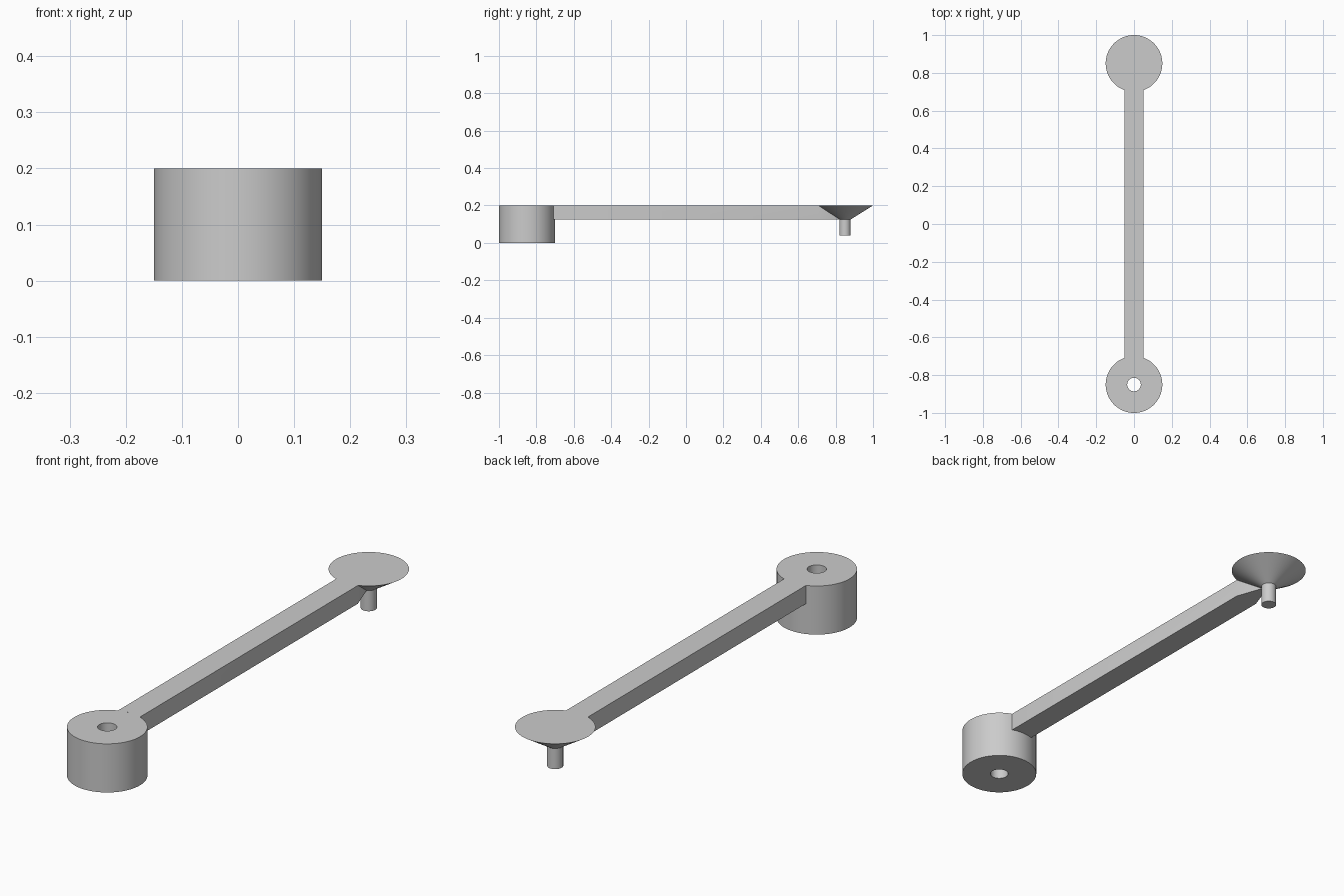
import bpy
import bmesh
import math

cube = bpy.data.objects.get("Cube")
if cube:
    bpy.data.objects.remove(cube)

TOP, UNDER, PIN_END = 0.2, 0.125, 0.04
REACH = 0.85            # distance of both end axes from the middle
R, PIN_R, HOLE_R = 0.15, 0.03, 0.036
SPREAD = math.asin(0.05 / R)   # half angle taken up by the arm on each round end

grey = bpy.data.materials.new("plain grey")
grey.use_nodes = True
grey.diffuse_color = (0.6, 0.6, 0.6, 1)
grey.node_tree.nodes["Principled BSDF"].inputs["Base Color"].default_value = grey.diffuse_color


def arc(bm, cy, r, z, start, end, n):
    """Vertices along an arc about (0, cy), both ends included."""
    angles = [start + (end - start) * i / n for i in range(n + 1)]
    return [bm.verts.new((r * math.cos(a), cy + r * math.sin(a), z)) for a in angles]


def ring(bm, cy, r, z, n=64):
    return arc(bm, cy, r, z, 0, math.tau * (n - 1) / n, n - 1)


def bridge(bm, a, b, closed=True):
    count = len(a)
    for i in range(count if closed else count - 1):
        j = (i + 1) % count
        bm.faces.new((a[i], a[j], b[j], b[i]))


def finish(bm, name):
    bmesh.ops.recalc_face_normals(bm, faces=bm.faces)
    mesh = bpy.data.meshes.new(name)
    bm.to_mesh(mesh)
    bm.free()
    mesh.materials.append(grey)
    obj = bpy.data.objects.new(name, mesh)
    bpy.context.collection.objects.link(obj)
    bpy.ops.object.select_all(action="DESELECT")
    obj.select_set(True)
    bpy.context.view_layer.objects.active = obj
    bpy.ops.object.shade_smooth_by_angle(angle=math.radians(30))


# Hub: thick drum with a hole right through it
bm = bmesh.new()
loops = [ring(bm, -REACH, r, z) for r, z in
         ((R, 0), (R, TOP), (HOLE_R, TOP), (HOLE_R, 0))]
for k in range(4):
    bridge(bm, loops[k], loops[(k + 1) % 4])
finish(bm, "hub")

# Arm running into a cone-shaped head, flush along the top
bm = bmesh.new()
quarter = math.pi / 2
hub_arcs = [arc(bm, -REACH, R, z, quarter + SPREAD, quarter - SPREAD, 8)
            for z in (TOP, UNDER)]
head_arcs = [arc(bm, REACH, r, z, SPREAD - quarter, 3 * quarter - SPREAD, 56)
             for r, z in ((R, TOP), (PIN_R, UNDER))]
rim, neck = head_arcs
bridge(bm, rim, neck, closed=False)
bm.faces.new(hub_arcs[0] + rim)
corners = []
for hub_i, head_i in ((-1, 0), (0, -1)):
    rim_v, neck_v = rim[head_i], neck[head_i]
    corner = bm.verts.new((rim_v.co.x, rim_v.co.y, UNDER))
    corners.append(corner)
    # straight side wall, then the small gusset narrowing to the neck
    bm.faces.new((hub_arcs[0][hub_i], rim_v, corner, hub_arcs[1][hub_i]))
    bm.faces.new((rim_v, neck_v, corner))
bm.faces.new(hub_arcs[1] + [corners[0], neck[0], neck[-1], corners[1]])
finish(bm, "arm_and_head")

# Pin hanging below the head
bm = bmesh.new()
low, high = (ring(bm, REACH, PIN_R, z, 48) for z in (PIN_END, UNDER))
bridge(bm, low, high)
bm.faces.new(low)
bm.faces.new(high)
finish(bm, "pin")
